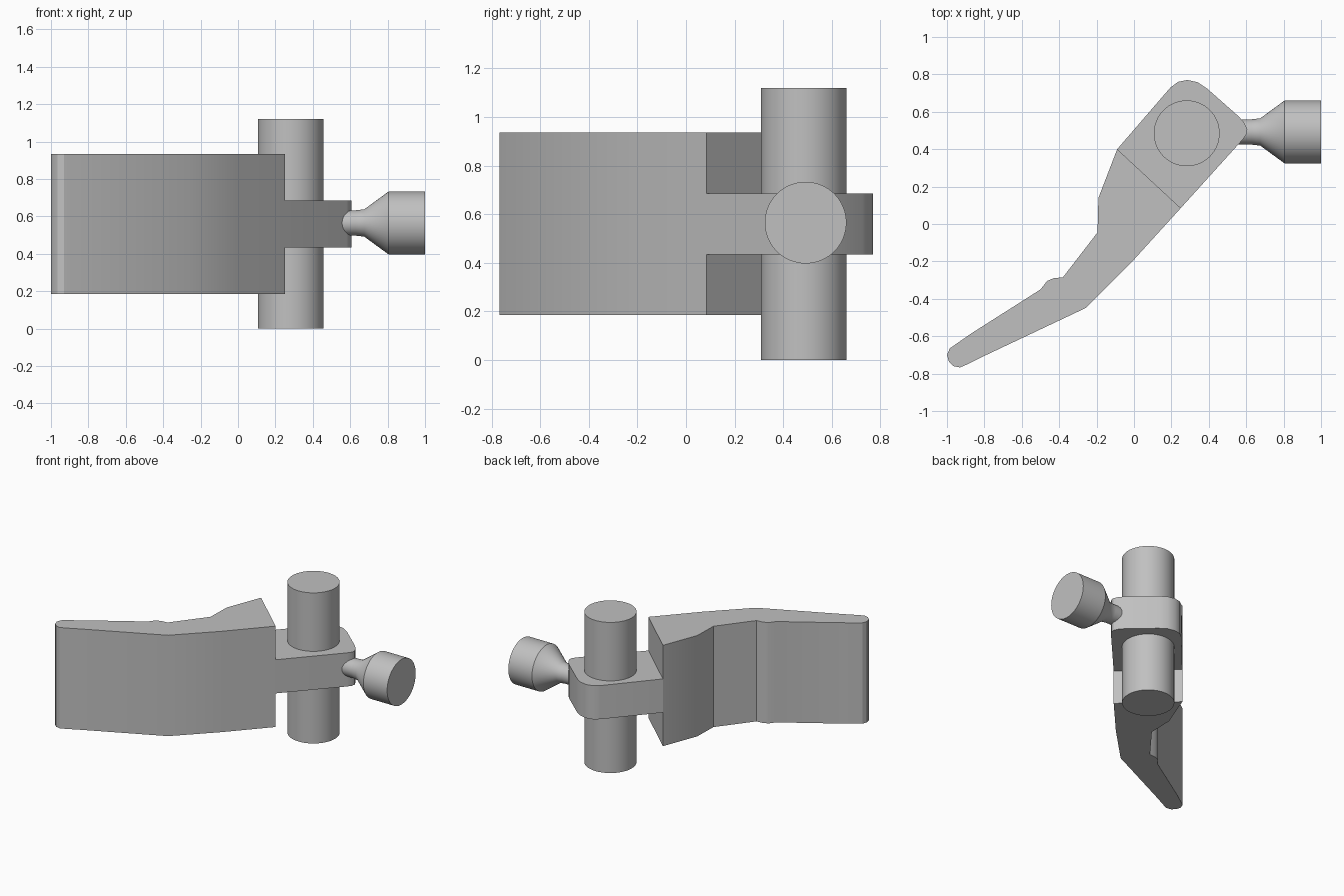
import bpy, bmesh, math
from mathutils import Matrix, Vector

cube = bpy.data.objects.get("Cube")
if cube:
    bpy.data.objects.remove(cube, do_unlink=True)

GREY = (0.53, 0.53, 0.53, 1)
grey = bpy.data.materials.new("plain grey")
grey.use_nodes = True
grey.diffuse_color = GREY
grey.node_tree.nodes["Principled BSDF"].inputs["Base Color"].default_value = GREY


def finish(name, bm):
    """Turn a bmesh into a grey object, smooth except at sharp edges."""
    bmesh.ops.recalc_face_normals(bm, faces=bm.faces)
    mesh = bpy.data.meshes.new(name)
    bm.to_mesh(mesh)
    bm.free()
    mesh.materials.append(grey)
    obj = bpy.data.objects.new(name, mesh)
    bpy.context.collection.objects.link(obj)
    bpy.ops.object.select_all(action="DESELECT")
    obj.select_set(True)
    bpy.context.view_layer.objects.active = obj
    bpy.ops.object.shade_smooth_by_angle(angle=math.radians(30))
    return obj


def plate(name, outline, bottom, top):
    """Extrude a plan outline upwards."""
    bm = bmesh.new()
    face = bm.faces.new([bm.verts.new((x, y, bottom)) for x, y in outline])
    ext = bmesh.ops.extrude_face_region(bm, geom=[face])
    verts = [g for g in ext["geom"] if isinstance(g, bmesh.types.BMVert)]
    bmesh.ops.translate(bm, verts=verts, vec=(0, 0, top - bottom))
    return finish(name, bm)


def turned(name, profile, matrix, sides=64):
    """Stack rings of (height, radius) along local z and cap both ends."""
    bm = bmesh.new()
    rings = [[bm.verts.new(matrix @ Vector((r * math.cos(a), r * math.sin(a), h)))
              for a in (2 * math.pi * i / sides for i in range(sides))]
             for h, r in profile]
    for low, high in zip(rings, rings[1:]):
        for i in range(sides):
            j = (i + 1) % sides
            bm.faces.new((low[i], low[j], high[j], high[i]))
    bm.faces.new(rings[0])
    bm.faces.new(rings[-1])
    return finish(name, bm)


# Shared edge where the narrow tongue meets the wide lever
BACK, FRONT = (-0.09, 0.40), (0.25, 0.085)

# Wide bent lever with a rounded tip and a small finger notch
plate("lever", [
    BACK, (-0.19, 0.14), (-0.195, -0.045), (-0.38, -0.285), (-0.43, -0.29),
    (-0.465, -0.305), (-0.50, -0.35), (-0.87, -0.585), (-0.985, -0.665),
    (-1.0, -0.70), (-0.99, -0.735), (-0.965, -0.76), (-0.93, -0.767),
    (-0.89, -0.75), (-0.80, -0.705), (-0.26, -0.45), (0.0, -0.19), FRONT,
], 0.185, 0.935)

# Narrow tongue with rounded corners
plate("tongue", [
    FRONT, (0.58, 0.45), (0.602, 0.48), (0.606, 0.505), (0.59, 0.54),
    (0.56, 0.575), (0.39, 0.725), (0.34, 0.758), (0.285, 0.77),
    (0.235, 0.76), (0.195, 0.73), BACK,
], 0.435, 0.685)

# Upright pivot pin
turned("pivot_pin", [(0, 0.176), (1.12, 0.176)],
       Matrix.Translation((0.282, 0.485, 0)))

# Flared knob lying along x
turned("side_knob", [(0.5, 0.067), (0.63, 0.068), (0.675, 0.073), (0.805, 0.168), (1.0, 0.168)],
       Matrix.Translation((0, 0.492, 0.565)) @ Matrix.Rotation(math.pi / 2, 4, "Y"))
